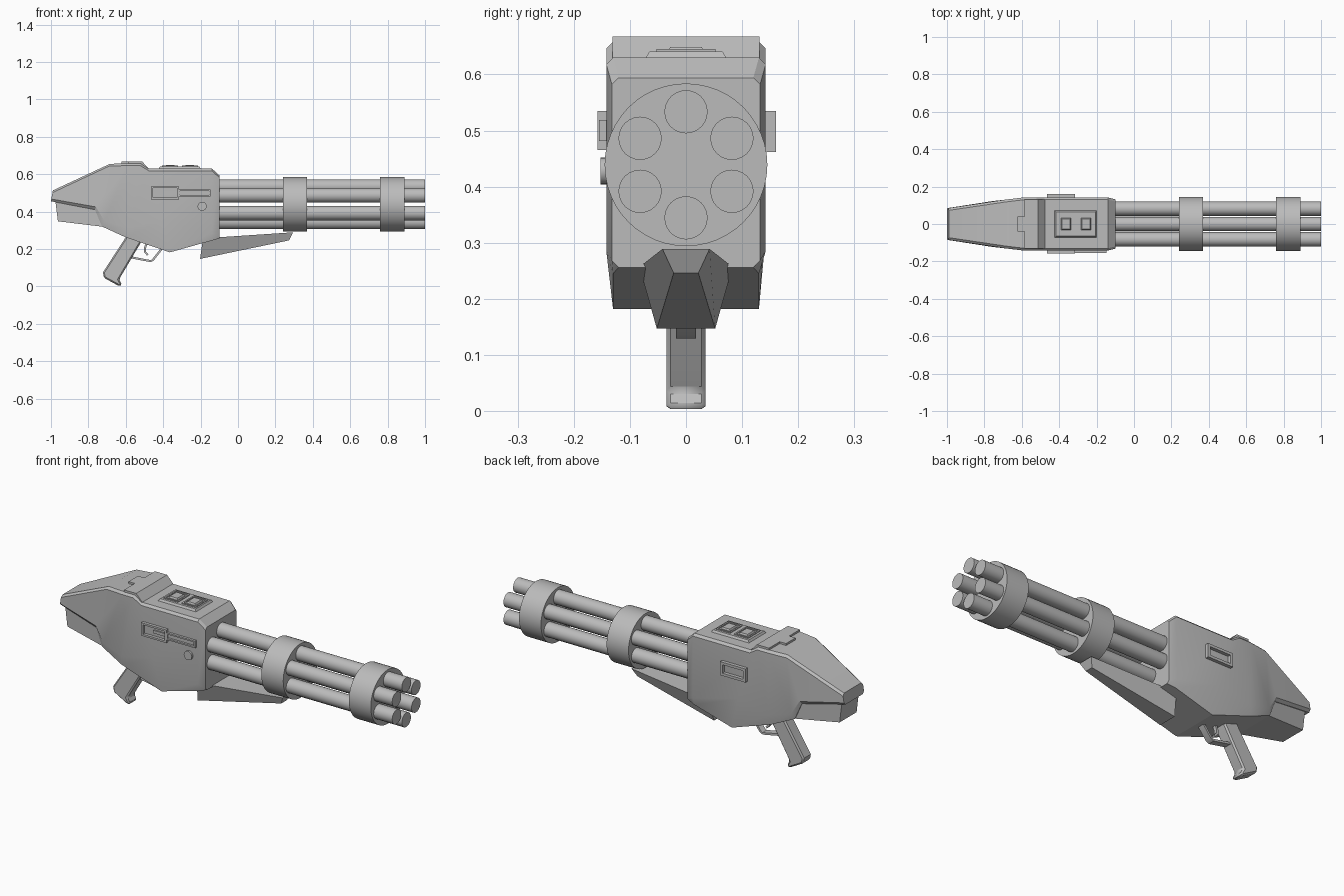
import bpy, bmesh, math
from mathutils import Vector

if "Cube" in bpy.data.objects:
    bpy.data.objects.remove(bpy.data.objects["Cube"])

mat = bpy.data.materials.new("gun grey")
mat.diffuse_color = (0.5, 0.5, 0.5, 1)
mat.use_nodes = True
mat.node_tree.nodes["Principled BSDF"].inputs["Base Color"].default_value = mat.diffuse_color


def finish(name, bm, angle=30):
    bmesh.ops.recalc_face_normals(bm, faces=bm.faces)
    me = bpy.data.meshes.new(name)
    bm.to_mesh(me)
    bm.free()
    me.materials.append(mat)
    me.polygons.foreach_set("use_smooth", [True] * len(me.polygons))
    me.set_sharp_from_angle(angle=math.radians(angle))
    ob = bpy.data.objects.new(name, me)
    bpy.context.collection.objects.link(ob)
    return ob


def loft(name, sections, angle=30):
    bm = bmesh.new()
    rings = [[bm.verts.new(p) for p in s] for s in sections]
    n = len(rings[0])
    for a, b in zip(rings, rings[1:]):
        for i in range(n):
            j = (i + 1) % n
            bm.faces.new((a[i], a[j], b[j], b[i]))
    bm.faces.new(rings[0])
    bm.faces.new(rings[-1])
    return finish(name, bm, angle)


def prism(name, profile, hw, chamfer=0.0):
    """Side profile (x, z) extruded across y, with optional chamfered rims."""
    ob = loft(name, [[(x, y, z) for x, z in profile] for y in (-hw, hw)])
    if chamfer:
        m = ob.modifiers.new("rim", 'BEVEL')
        m.width, m.segments, m.limit_method = chamfer, 1, 'ANGLE'
        m.angle_limit = math.radians(50)
    return ob


def box(name, x0, x1, y0, y1, z0, z1, inset=0.0):
    """Box whose top can be drawn in by inset."""
    def ring(z, i):
        return [(x0 + i, y0 + i, z), (x1 - i, y0 + i, z), (x1 - i, y1 - i, z), (x0 + i, y1 - i, z)]
    return loft(name, [ring(z0, 0), ring(z1, inset)])


def cylinder(name, centre, r, depth, axis, sides=32):
    bm = bmesh.new()
    rot = Vector((0, 0, 1)).rotation_difference(Vector(axis)).to_matrix()
    bmesh.ops.create_cone(bm, cap_ends=True, segments=sides, radius1=r, radius2=r, depth=depth)
    bmesh.ops.rotate(bm, verts=bm.verts, matrix=rot)
    bmesh.ops.translate(bm, verts=bm.verts, vec=centre)
    return finish(name, bm)


# Main body and stock shell: (top x, top z, bottom x, bottom z, half width top, bottom, lower chamfer)
C = 0.012
stations = [
    (-.99, .513, -1.0, .455, .085, .085, .012),
    (-.685, .655, -.765, .41, .130, .122, .015),
    (-.585, .658, -.727, .32, .142, .127, .03),
    (-.52, .658, -.60, .262, .142, .142, .05),
    (-.48, .63, -.364, .182, .142, .142, .17),
    (-.14, .63, -.14, .245, .142, .142, .04),
    (-.10, .594, -.10, .256, .132, .132, .012),
]
secs = []
for tx, tz, bx, bz, wt, wb, ch in stations:
    def at(z):
        t = (z - bz) / (tz - bz)
        return bx + (tx - bx) * t
    half = [(tx, wt - C, tz), (at(tz - C), wt, tz - C), (at(bz + ch), wb, bz + ch), (bx, wb - C, bz)]
    secs.append(half + [(x, -y, z) for x, y, z in reversed(half)])
loft("body_shell", secs, 25)

# Raised lip where the body covers the stock
prism("cover_lip", [(-.585, .62), (-.585, .668), (-.513, .668), (-.476, .629), (-.476, .61)], .131)
box("cover_tongue", -.622, -.58, -.04, .04, .64, .668)

# Butt block under the stock
def butt(tx, tz, bx, bz, w):
    return [(tx, w, tz), (tx, -w, tz), (bx, -w, bz), (bx, w, bz)]
loft("butt_block", [butt(-.978, .47, -.963, .348, .072), butt(-.74, .44, -.715, .318, .112)])

# Barrel cluster
ZC = .439
for i in range(6):
    a = math.radians(90 + 60 * i)
    cylinder(f"barrel_{i + 1}", (.44, .0945 * math.cos(a), ZC + .0945 * math.sin(a)), .0385, 1.12, (1, 0, 0), 24)
for i, x in enumerate((.305, .825)):
    cylinder(f"barrel_collar_{i + 1}", (x, 0, ZC), .145, .13, (1, 0, 0), 48)

# Tapered fin below the barrels
fin = [[(x0, w0, z0), (x0, -w0, z0), (x1, -w1, z1), (x1, w1, z1)] for x0, w0, z0, x1, w1, z1 in (
    (-.187, .083, .257, -.203, .052, .147), (.294, .042, .289, .273, .022, .246))]
loft("front_fin", fin)

# Pistol grip
prism("grip", [(-.59, .29), (-.604, .257), (-.722, .075), (-.717, .046), (-.633, .0),
               (-.62, .008), (-.636, .037), (-.519, .235), (-.50, .29)], .035, .012)

# Trigger guard and trigger, each a bent strip
def strip(name, pts, t, hw):
    ring = []
    for i, p in enumerate(pts):
        a, b = Vector(pts[max(i - 1, 0)]), Vector(pts[min(i + 1, len(pts) - 1)])
        d = (b - a).normalized()
        n = Vector((-d.y, d.x)) * t / 2
        q = Vector(p)
        ring.append([(q.x + s * n.x, y, q.y + s * n.y) for s, y in ((1, hw), (1, -hw), (-1, -hw), (-1, hw))])
    loft(name, ring)
strip("trigger_guard", [(-.59, .162), (-.56, .153), (-.468, .135), (-.455, .141), (-.405, .205)], .011, .018)
strip("trigger", [(-.485, .235), (-.498, .205), (-.498, .185), (-.482, .168)], .011, .009)

# Side slot frames
def frame(name, x0, x1, z0, z1, y0, y1, t=.01):
    box(name + "_top", x0, x1, y0, y1, z1 - t, z1)
    box(name + "_bottom", x0, x1, y0, y1, z0, z0 + t)
    box(name + "_rear", x0, x0 + t, y0, y1, z0 + t, z1 - t)
    box(name + "_front", x1 - t, x1, y0, y1, z0 + t, z1 - t)
frame("left_port", -.465, -.315, .462, .535, .13, .16, .014)
frame("right_port", -.465, -.315, .465, .535, -.158, -.13)
frame("right_rail", -.318, -.147, .481, .519, -.155, -.13, .008)
box("right_rail_bolt", -.40, -.155, -.149, -.13, .492, .508)

# Round button on the right side
cylinder("side_button", (-.192, -.14, .428), .024, .024, (0, 1, 0), 20)

# Top panel with two framed pads
box("top_panel", -.427, -.197, -.075, .075, .625, .641, .01)
for i, x in enumerate((-.363, -.257)):
    for n, (a, b, c, d) in enumerate(((-.042, -.034, -.053, .053), (.034, .042, -.053, .053),
                                      (-.034, .034, -.053, -.044), (-.034, .034, .044, .053))):
        box(f"pad_frame_{i + 1}_{n + 1}", x + a, x + b, c, d, .635, .645)
    box(f"top_pad_{i + 1}", x - .03, x + .03, -.036, .036, .635, .649, .008)
